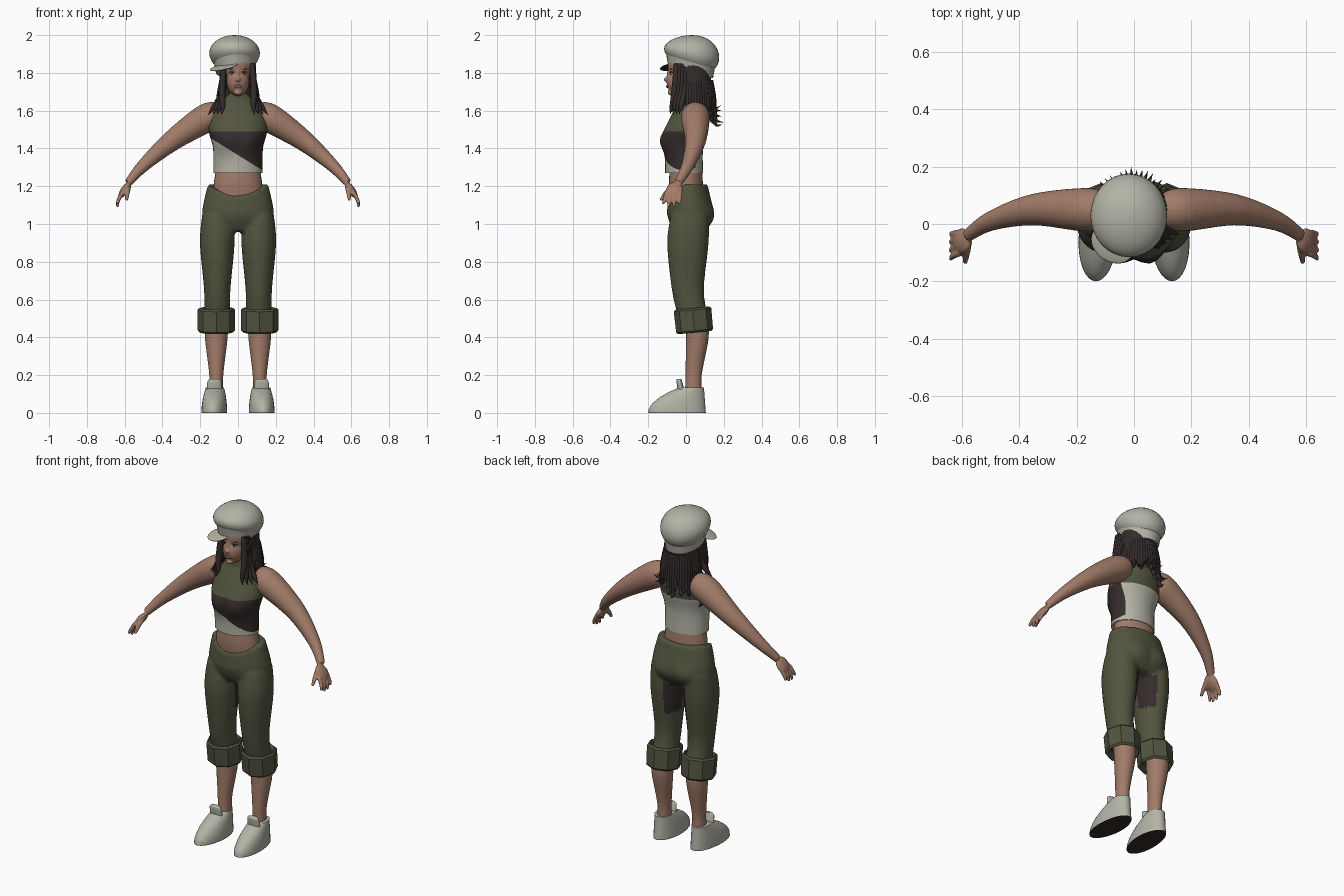
import bpy, bmesh, math, random
from mathutils import Vector, Matrix

random.seed(4)
cube = bpy.data.objects.get("Cube")
if cube:
    bpy.data.objects.remove(cube, do_unlink=True)


def material(name, red, green, blue):
    mat = bpy.data.materials.new(name)
    mat.use_nodes = True
    mat.diffuse_color = (red, green, blue, 1)
    node = next(n for n in mat.node_tree.nodes if n.type == 'BSDF_PRINCIPLED')
    node.inputs["Base Color"].default_value = mat.diffuse_color
    return mat


SKIN = material("skin", .36, .2, .14)
OLIVE = material("olive cloth", .085, .09, .05)
PALE = material("pale cloth", .45, .45, .38)
DARK = material("dark brown", .035, .025, .025)
LIP = material("lips", .22, .09, .08)
EYE = material("eye white", .5, .47, .43)


def spline(rows, steps=5):
    """Smooth interpolation through rows of values."""
    out = []
    last = len(rows) - 1
    for i in range(last):
        before, start, end, after = (rows[min(max(i + k, 0), last)] for k in (-1, 0, 1, 2))
        for step in range(steps):
            t = step / steps
            out.append([q + t * (r - p + t * (2 * p - 5 * q + 4 * r - w + t * (3 * (q - r) + w - p))) / 2
                        for p, q, r, w in zip(before, start, end, after)])
    return out + [list(rows[-1])]


def skin_rings(bm, rings):
    """Bridge rings of points into a closed skin."""
    rings = [[bm.verts.new(point) for point in ring] for ring in rings]
    for lower, upper in zip(rings, rings[1:]):
        for k in range(len(lower)):
            bm.faces.new((lower[k - 1], lower[k], upper[k], upper[k - 1]))
    bm.faces.new(rings[0])
    bm.faces.new(rings[-1])


def circle(sides):
    return [(math.cos(math.tau * k / sides), math.sin(math.tau * k / sides)) for k in range(sides)]


def column(bm, x, *rows):
    """Upright form of level ellipses: y, z, half width, half depth."""
    skin_rings(bm, [[(x + wide * c, y + deep * s, z) for c, s in circle(32)]
                    for y, z, wide, deep in spline(rows)])


def tube(bm, *rows, sides=8):
    """Round form along a path: x, y, z, radius."""
    rows = spline(rows)
    rings = []
    for i, (x, y, z, radius) in enumerate(rows):
        ahead, behind = rows[min(i + 1, len(rows) - 1)], rows[max(i - 1, 0)]
        along = (Vector(ahead[:3]) - Vector(behind[:3])).normalized()
        u = along.orthogonal().normalized() if abs(along.y) > .9 else along.cross((0, 1, 0)).normalized()
        v = along.cross(u)
        rings.append([Vector((x, y, z)) + max(radius, .001) * (u * c + v * s) for c, s in circle(sides)])
    skin_rings(bm, rings)


def blob(bm, pos, size, turn=Matrix()):
    place = Matrix.Translation(pos) @ turn @ Matrix.Diagonal((*size, 1))
    return bmesh.ops.create_uvsphere(bm, u_segments=32, v_segments=16, radius=1, matrix=place)['verts']


def finish(name, bm, mats, mirror=False, voxel=0, rule=None, angle=50):
    bmesh.ops.recalc_face_normals(bm, faces=bm.faces)
    mesh = bpy.data.meshes.new(name)
    bm.to_mesh(mesh)
    bm.free()
    ob = bpy.data.objects.new(name, mesh)
    bpy.context.collection.objects.link(ob)
    for mat in mats:
        mesh.materials.append(mat)
    if mirror:
        ob.modifiers.new("mirror", 'MIRROR')
    if voxel:
        remesh = ob.modifiers.new("blend", 'REMESH')
        remesh.mode, remesh.voxel_size = 'VOXEL', voxel
        ob.modifiers.new("soften", 'SMOOTH').iterations = 4
    bpy.ops.object.select_all(action='DESELECT')
    ob.select_set(True)
    bpy.context.view_layer.objects.active = ob
    if mirror or voxel:
        bpy.ops.object.convert(target='MESH')
    if rule:
        for poly in ob.data.polygons:
            poly.material_index = rule(poly.center, poly.normal)
    bpy.ops.object.shade_smooth_by_angle(angle=math.radians(angle))


def bump(co, x, z, spread):
    """Soft pair of swellings at either side of the middle."""
    return math.exp(-(((abs(co.x) - x) / spread) ** 2 + ((co.z - z) / spread) ** 2))


# Trousers: pelvis with a dipped waist, blended with the legs
bm = bmesh.new()
column(bm, 0, (.02, .96, .14, .08), (.02, 1.05, .19, .12), (.01, 1.21, .16, .105))
for v in bm.verts:
    if v.co.y < .02:
        v.co.z -= .07 * max(0, min(1, (v.co.z - 1.05) * 10)) * max(0, 1 - (v.co.x / .15) ** 2)
    else:
        v.co.y += .02 * bump(v.co, .08, 1.04, .07)
column(bm, .11, (.04, .5, .07, .08), (.01, .65, .07, .085), (.01, .9, .092, .11), (.02, 1.05, .08, .1))


def inner_patch(co, normal):
    return int(.77 < co.z < .97 and co.y > 0 and normal.x * co.x < 0 and abs(normal.x) > .45)


finish("trousers", bm, [OLIVE, DARK], mirror=True, voxel=.011, rule=inner_patch)

# Chunky turned-up cuffs with sunken openings
bm = bmesh.new()
bmesh.ops.create_cone(bm, segments=8, radius1=.098, radius2=.1, depth=.11, cap_ends=True,
                      matrix=Matrix.Translation((.115, .04, .49)) @ Matrix.Rotation(.1, 4, 'X'))
caps = [f for f in bm.faces if len(f.verts) == 8]
bmesh.ops.inset_individual(bm, faces=caps, thickness=.01, depth=.01)
bmesh.ops.inset_individual(bm, faces=caps, thickness=.02, depth=-.03)
finish("trouser_cuffs", bm, [OLIVE], mirror=True, angle=25)

# Lower legs
bm = bmesh.new()
column(bm, .115, (.04, .08, .04, .045), (.04, .2, .037, .043), (.06, .4, .06, .06), (.05, .52, .06, .06))
finish("lower_legs", bm, [SKIN], mirror=True)

# Shoes: toe slopes back to the ankle while the heel stays upright
bm = bmesh.new()
shoe = []
for step in range(8):
    t = step / 7
    toe, heel = .165 * t * t - .2, .105 - .01 * t
    shoe.append(((toe + heel) / 2, .135 * t, .068 - .02 * t * t, (heel - toe) / 2))
column(bm, .123, *shoe)
for v in bm.verts:
    v.co.x -= min(0, v.co.y) * .05
finish("shoes", bm, [PALE, DARK], mirror=True, rule=lambda co, normal: int(co.z < .003))
bm = bmesh.new()
column(bm, .125, (-.02, .09, .04, .02), (-.035, .165, .037, .015), (-.035, .18, .02, .01))
finish("shoe_tongues", bm, [PALE], mirror=True)

# Midriff and neck
bm = bmesh.new()
column(bm, 0, (.01, 1.08, .14, .085), (0, 1.2, .13, .09), (0, 1.3, .115, .085))
finish("midriff", bm, [SKIN])
bm = bmesh.new()
column(bm, 0, (.03, 1.62, .04, .04), (0, 1.76, .04, .04))
finish("neck", bm, [SKIN])

# Sleeveless top, cut along its colour panels
bm = bmesh.new()
column(bm, 0, (-.01, 1.27, .13, .1), (-.01, 1.4, .132, .1), (0, 1.5, .155, .11), (.03, 1.6, .134, .095),
       (.03, 1.65, .09, .07), (.01, 1.71, .044, .048))
for v in bm.verts:
    if v.co.y < 0:
        v.co.y -= .036 * bump(v.co, .065, 1.435, .06) * min(1, -v.co.y * 20)
panel_top, panel_side, slant = Vector((0, 0, 1.49)), Vector((0, .05, 0)), Vector((.62, 0, 1))
slant_point = Vector((0, 0, 1.365))
for point, normal in ((panel_top, (0, 0, 1)), (slant_point, slant), (panel_side, (0, 1, 0))):
    bmesh.ops.bisect_plane(bm, geom=bm.verts[:] + bm.edges[:] + bm.faces[:], plane_co=point, plane_no=normal)


def panel(co, normal):
    if co.z > panel_top.z:
        return 0
    return 1 if co.y < panel_side.y and slant.dot(co - slant_point) > 0 else 2


finish("sleeveless_top", bm, [OLIVE, DARK, PALE], rule=panel)

# Arms, palms, fingers and thumbs, blended
bm = bmesh.new()
tube(bm, (.1, .05, 1.58, .06), (.17, .05, 1.56, .076), (.35, .05, 1.44, .055), (.5, .01, 1.31, .034),
     (.58, -.04, 1.22, .022), sides=24)
blob(bm, (.6, -.06, 1.18), (.02, .045, .05), Matrix.Rotation(-.6, 4, 'Y'))
for finger in range(4):
    y = -.03 - .024 * finger
    tip = 1.105 if finger in (0, 3) else 1.09
    tube(bm, (.61, y, 1.17, .012), (.632, y * 1.1, 1.13, .011), (.64, y * 1.2, tip, .008))
tube(bm, (.58, -.06, 1.2, .016), (.585, -.1, 1.17, .014), (.59, -.135, 1.125, .009))
finish("arms", bm, [SKIN], mirror=True, voxel=.0055)

# Head: skull, jaw, chin, nose and bridge blended
bm = bmesh.new()
blob(bm, (0, 0, 1.84), (.077, .096, .1))
blob(bm, (0, -.035, 1.755), (.06, .068, .078))
blob(bm, (0, -.08, 1.695), (.022, .018, .015))
blob(bm, (0, -.1, 1.765), (.015, .019, .013))
blob(bm, (0, -.09, 1.785), (.01, .013, .035))
finish("head", bm, [SKIN], voxel=.005)

# Face details
turn = Matrix.Rotation(.35, 4, 'Z')
bm = bmesh.new()
blob(bm, (0, -.099, 1.728), (.022, .006, .009))
finish("lips", bm, [LIP])
bm = bmesh.new()
blob(bm, (.031, -.077, 1.797), (.014, .006, .006), turn)
finish("eyes", bm, [EYE], mirror=True)
bm = bmesh.new()
blob(bm, (.031, -.082, 1.797), (.006, .003, .006))
for z in (1.804, 1.82):
    blob(bm, (.032, -.08, z), (.018, .006, .0025), turn)
finish("irises_and_brows", bm, [DARK], mirror=True)

# Hair: main mass, locks beside the face and flicked ends behind
bm = bmesh.new()
column(bm, 0, (.08, 1.58, .07, .04), (.06, 1.65, .1, .075), (.03, 1.85, .094, .1))
for side in (-1, 1):
    for lock in range(4):
        back = lock * .016
        tube(bm, (side * .075, back - .05, 1.85, .014), (side * .084, back - .06, 1.7, .018),
             (side * (.08 + back), back - .075, 1.62, .012), (side * (.09 + 1.4 * back), back - .085, 1.58, 0))
for lock in range(30):
    angle = math.radians(-20 + 220 * lock / 29)
    out = Vector((math.cos(angle), math.sin(angle), 0))
    low, reach = random.uniform(1.53, 1.62), random.uniform(.13, .16)
    path = ((.085, 1.76, .014), (.1, 1.67, .015), (.11, low, .01), (reach, low + random.uniform(-.02, .02), 0))
    tube(bm, *((out.x * far, out.y * far + .045, z, radius) for far, z, radius in path))
finish("hair", bm, [DARK])

# Slouchy cap over a band, both tilted back
bm = bmesh.new()
blob(bm, (-.018, .03, 1.905), (.134, .146, .095))
column(bm, -.015, (.025, 1.8, .102, .118), (.025, 1.87, .115, .13))
for v in bm.verts:
    v.co.z -= .24 * (v.co.y - .025) * min(1, (2 - v.co.z) * 7)
finish("cap", bm, [PALE])

# Cap brim, turned to one side, dark underneath
bm = bmesh.new()
turn = Matrix.Rotation(-.5, 4, 'Z') @ Matrix.Rotation(.3, 4, 'X') @ Matrix.Rotation(-.12, 4, 'Y')
blob(bm, (-.075, -.07, 1.832), (.08, .065, .008), turn)
finish("cap_brim", bm, [PALE, DARK], rule=lambda co, normal: int(normal.z < -.3), angle=80)
